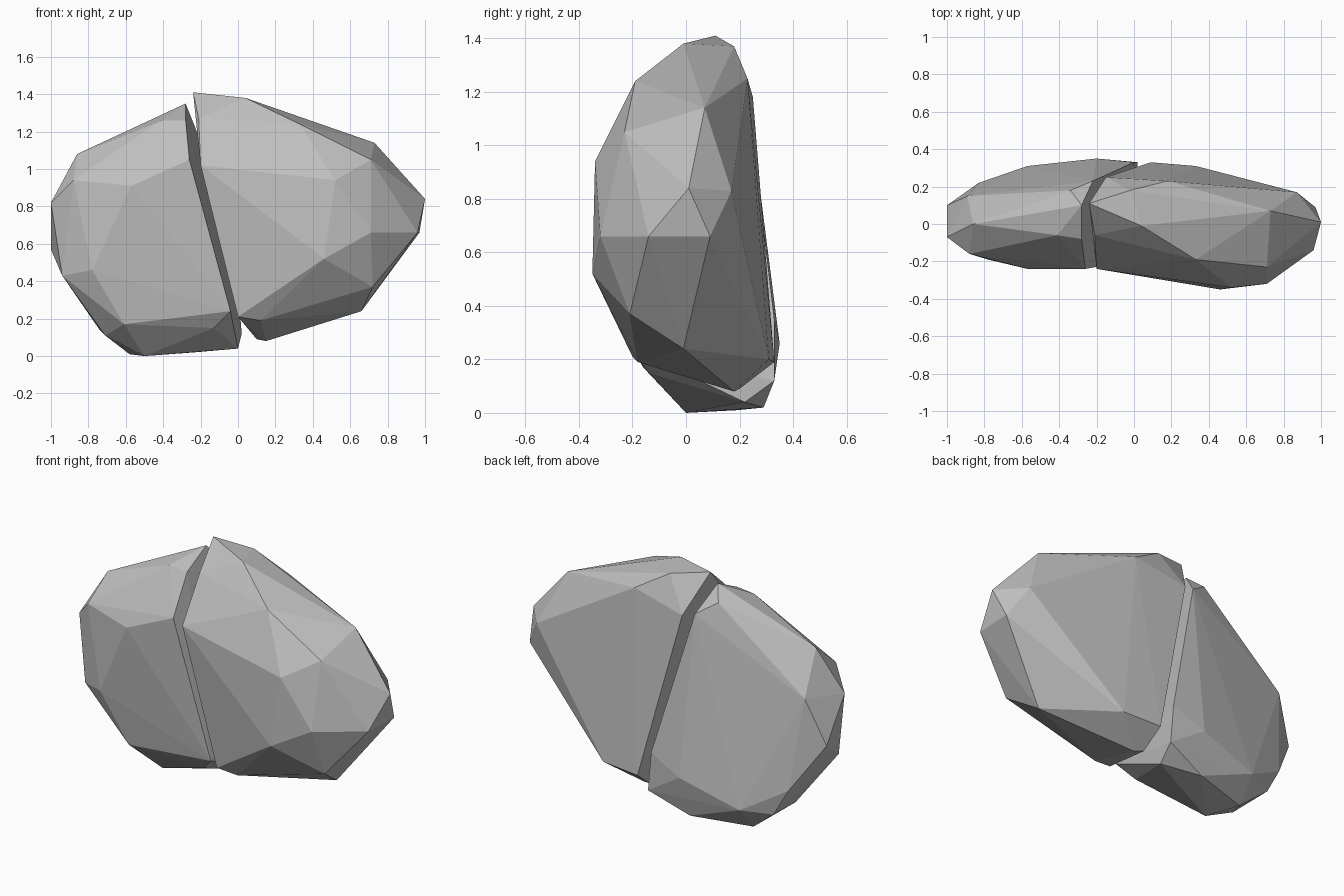
import bpy
import bmesh

default_cube = bpy.data.objects.get("Cube")
if default_cube is not None:
    bpy.data.objects.remove(default_cube, do_unlink=True)


def make_material(name, colour):
    material = bpy.data.materials.new(name)
    material.use_nodes = True
    material.diffuse_color = colour
    shader = next(node for node in material.node_tree.nodes if node.type == "BSDF_PRINCIPLED")
    shader.inputs["Base Color"].default_value = colour
    shader.inputs["Roughness"].default_value = 0.9
    return material


def make_chunk(name, material, *outlines):
    """Wrap a faceted convex skin around a few outlines of corner points."""
    shape = bmesh.new()
    for outline in outlines:
        for corner in outline:
            shape.verts.new(corner)
    result = bmesh.ops.convex_hull(shape, input=shape.verts[:])
    unused = {item for key in ("geom_interior", "geom_unused") for item in result[key]
              if isinstance(item, bmesh.types.BMVert)}
    bmesh.ops.delete(shape, geom=list(unused), context="VERTS")
    bmesh.ops.recalc_face_normals(shape, faces=shape.faces[:])
    for face in shape.faces:
        face.smooth = False
    mesh = bpy.data.meshes.new(name)
    shape.to_mesh(mesh)
    shape.free()
    mesh.materials.append(material)
    chunk = bpy.data.objects.new(name, mesh)
    bpy.context.collection.objects.link(chunk)
    return chunk


stone = make_material("stone grey", (0.52, 0.52, 0.52, 1))

# Right half of the split boulder: split face, front, rim and base, back
right_split = [(-.28, .1, 1.35), (-.28, -.08, 1.26), (-.26, -.24, 1.05),
               (-.04, -.2, .24), (0, .22, .04), (.02, .33, .12),
               (0, .33, .35), (-.22, .23, 1.2)]
right_front = [(-.41, -.06, 1.26), (-.57, -.24, .91), (-.78, -.19, .46),
               (-.61, -.16, .17), (-.13, -.14, .15), (-.88, -.16, .94)]
right_rim = [(-.86, 0, 1.08), (-1, -.07, .82), (-1, .1, .57), (-.94, -.1, .43),
             (-.71, -.02, .11), (-.5, 0, 0), (-.58, .19, .01), (-.23, .29, .02)]
right_back = [(-.34, .18, 1.28), (-.89, .15, .84), (-.83, .22, .3),
              (-.74, .23, .14), (-.57, .31, .15), (-.2, .35, .26)]
make_chunk("right_boulder_half", stone, right_split, right_front, right_rim, right_back)

# Left half of the split boulder: split face, front, rim and base, back
left_split = [(-.24, .11, 1.41), (-.21, -.06, 1.27), (-.2, -.24, 1.02),
              (0, -.2, .21), (.1, .2, .09), (-.15, .25, 1.18)]
left_front = [(.33, -.19, 1.24), (.52, -.34, .94), (.46, -.35, .52),
              (.71, -.23, 1.05), (.71, -.32, .66), (.72, -.21, .37), (.12, -.18, .19)]
left_rim = [(.04, -.01, 1.38), (.73, .07, 1.14), (1, .01, .84), (.96, -.14, .66),
            (.97, .09, .66), (.66, -.01, .24), (.15, .18, .08)]
left_back = [(-.02, .18, 1.37), (.18, .23, 1.25), (.87, .17, .83),
             (.33, .31, .2), (.09, .33, .19)]
make_chunk("left_boulder_half", stone, left_split, left_front, left_rim, left_back)
